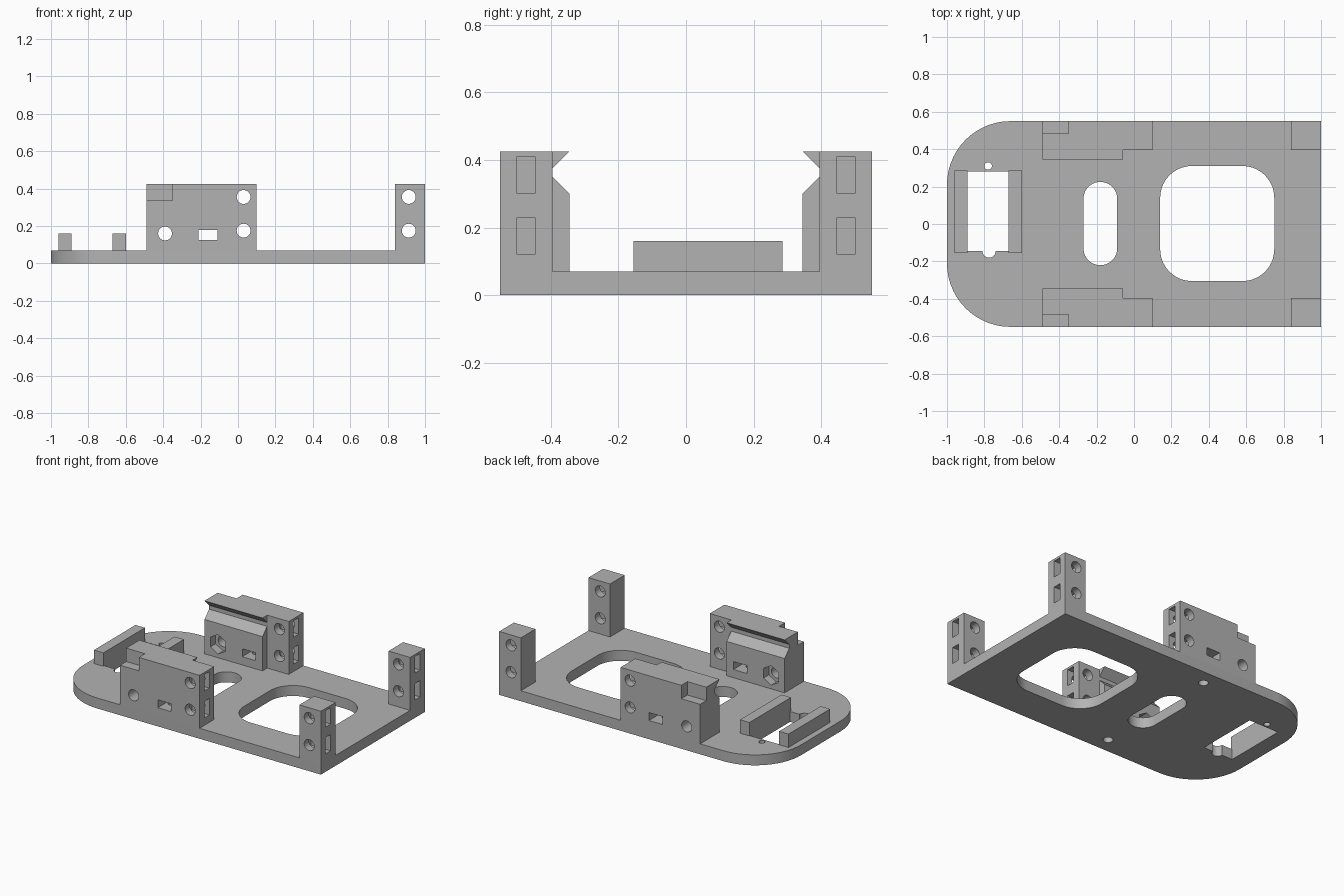
import bpy, bmesh, math

cube = bpy.data.objects.get("Cube")
if cube:
    bpy.data.objects.remove(cube, do_unlink=True)

GREY = (0.45, 0.45, 0.45, 1)
mat = bpy.data.materials.new("mid_grey")
mat.use_nodes = True
mat.diffuse_color = GREY
mat.node_tree.nodes["Principled BSDF"].inputs["Base Color"].default_value = GREY

THICK, HALF_Y, TOP = 0.07, 0.55, 0.425


def prism(name, points, axis, lo, hi):
    """Extrude a 2D outline along an axis: z takes (x, y), y takes (x, z), x takes (y, z)."""
    place = {"z": lambda a, b, t: (a, b, t),
             "y": lambda a, b, t: (a, t, b),
             "x": lambda a, b, t: (t, a, b)}[axis]
    bm = bmesh.new()
    low = [bm.verts.new(place(a, b, lo)) for a, b in points]
    high = [bm.verts.new(place(a, b, hi)) for a, b in points]
    bm.faces.new(low)
    bm.faces.new(high)
    n = len(points)
    for i in range(n):
        j = (i + 1) % n
        bm.faces.new((low[i], low[j], high[j], high[i]))
    bmesh.ops.recalc_face_normals(bm, faces=bm.faces)
    mesh = bpy.data.meshes.new(name)
    bm.to_mesh(mesh)
    bm.free()
    mesh.materials.append(mat)
    obj = bpy.data.objects.new(name, mesh)
    bpy.context.collection.objects.link(obj)
    return obj


def rect(a0, a1, b0, b1):
    return [(a0, b0), (a1, b0), (a1, b1), (a0, b1)]


def ring(ca, cb, r, n=32, turn=0.0):
    return [(ca + r * math.cos(turn + math.tau * i / n),
             cb + r * math.sin(turn + math.tau * i / n)) for i in range(n)]


def rounded(a0, a1, b0, b1, radii, steps=14):
    """Rectangle with one radius per corner, counter-clockwise from the low corner."""
    pts = []
    for k, ((a, b), r) in enumerate(zip(rect(a0, a1, b0, b1), radii)):
        if r == 0:
            pts.append((a, b))
            continue
        ca = a + r if a == a0 else a - r
        cb = b + r if b == b0 else b - r
        for i in range(steps + 1):
            t = math.pi + (k + i / steps) * math.pi / 2
            pts.append((ca + r * math.cos(t), cb + r * math.sin(t)))
    return pts


def finish(obj, cutters=()):
    """Cut the part, bake the result, drop the cutters and smooth the round faces."""
    for c in cutters:
        c.hide_render = True
        mod = obj.modifiers.new("cut", "BOOLEAN")
        mod.operation = "DIFFERENCE"
        mod.solver = "EXACT"
        mod.object = c
    bpy.context.view_layer.update()
    graph = bpy.context.evaluated_depsgraph_get()
    baked = bpy.data.meshes.new_from_object(obj.evaluated_get(graph))
    obj.modifiers.clear()
    obj.data = baked
    for c in cutters:
        bpy.data.objects.remove(c, do_unlink=True)
    bpy.ops.object.select_all(action="DESELECT")
    obj.select_set(True)
    bpy.context.view_layer.objects.active = obj
    bpy.ops.object.shade_smooth_by_angle(angle=math.radians(30))


def span(s, near, far):
    """Range in y on the chosen side, in rising order."""
    return sorted((s * near, s * far))


def screw_hole(x, z):
    return prism("cutter", ring(x, z, 0.037), "y", -1, 1)


def bolt_cutters(s, x, face):
    """Two cross holes, each with a nut slot entered from the +x face."""
    out = []
    for z in (0.175, 0.355):
        out.append(screw_hole(x, z))
        out.append(prism("cutter", rect(*span(s, 0.447, 0.5), z - 0.055, z + 0.055),
                         "x", x - 0.06, face + 0.1))
    return out


def floor_hole(s):
    return prism("cutter", ring(-0.17, s * 0.445, 0.03), "z", -0.1, 0.15)


# Base plate with its openings
plate = prism("base_plate", rounded(-1, 1, -HALF_Y, HALF_Y, (0.34, 0, 0, 0.34)), "z", 0, THICK)
openings = [
    rounded(0.14, 0.75, -0.305, 0.31, [0.17] * 4),
    rounded(-0.27, -0.09, -0.22, 0.225, [0.0895] * 4),
    rect(-0.89, -0.67, -0.145, 0.28),
    ring(-0.775, -0.145, 0.035),
    ring(-0.78, 0.31, 0.02),
]
finish(plate, [prism("cutter", p, "z", -0.1, 0.2) for p in openings]
       + [floor_hole(1), floor_hole(-1)])

# Low bars beside the rectangular opening
for name, x in (("outer_bar", -0.96), ("inner_bar", -0.67)):
    finish(prism(name, rect(x, x + 0.07, -0.155, 0.285), "z", THICK, 0.16))

for s, side in ((-1, "front"), (1, "back")):
    # Corner post
    post = prism(side + "_post", rect(0.84, 1, *span(s, 0.395, HALF_Y)), "z", THICK, TOP)
    finish(post, bolt_cutters(s, 0.913, 1))

    # Side block, thicker along its grooved part
    outline = [(-0.49, HALF_Y), (0.1, HALF_Y), (0.1, 0.395),
               (-0.06, 0.395), (-0.06, 0.345), (-0.49, 0.345)]
    block = prism(side + "_block", [(x, s * y) for x, y in outline], "z", THICK, TOP)
    groove = [(0.335, 0.29), (0.394, 0.35), (0.394, 0.376), (0.335, 0.435)]
    cuts = bolt_cutters(s, 0.03, 0.1)
    cuts += [
        # Rail groove and outer corner notch
        prism("cutter", [(s * y, z) for y, z in groove], "x", -0.6, 0),
        prism("cutter", rect(-0.6, -0.35, *span(s, 0.485, 0.7)), "z", 0.335, 0.6),
        # Slot, clamp hole with hexagonal pocket, and floor screw hole
        prism("cutter", rect(-0.21, -0.11, 0.125, 0.178), "y", -1, 1),
        screw_hole(-0.39, 0.16),
        prism("cutter", ring(-0.39, 0.16, 0.065, 6, math.pi / 6), "y", *span(s, 0.2, 0.4)),
        floor_hole(s),
    ]
    finish(block, cuts)
